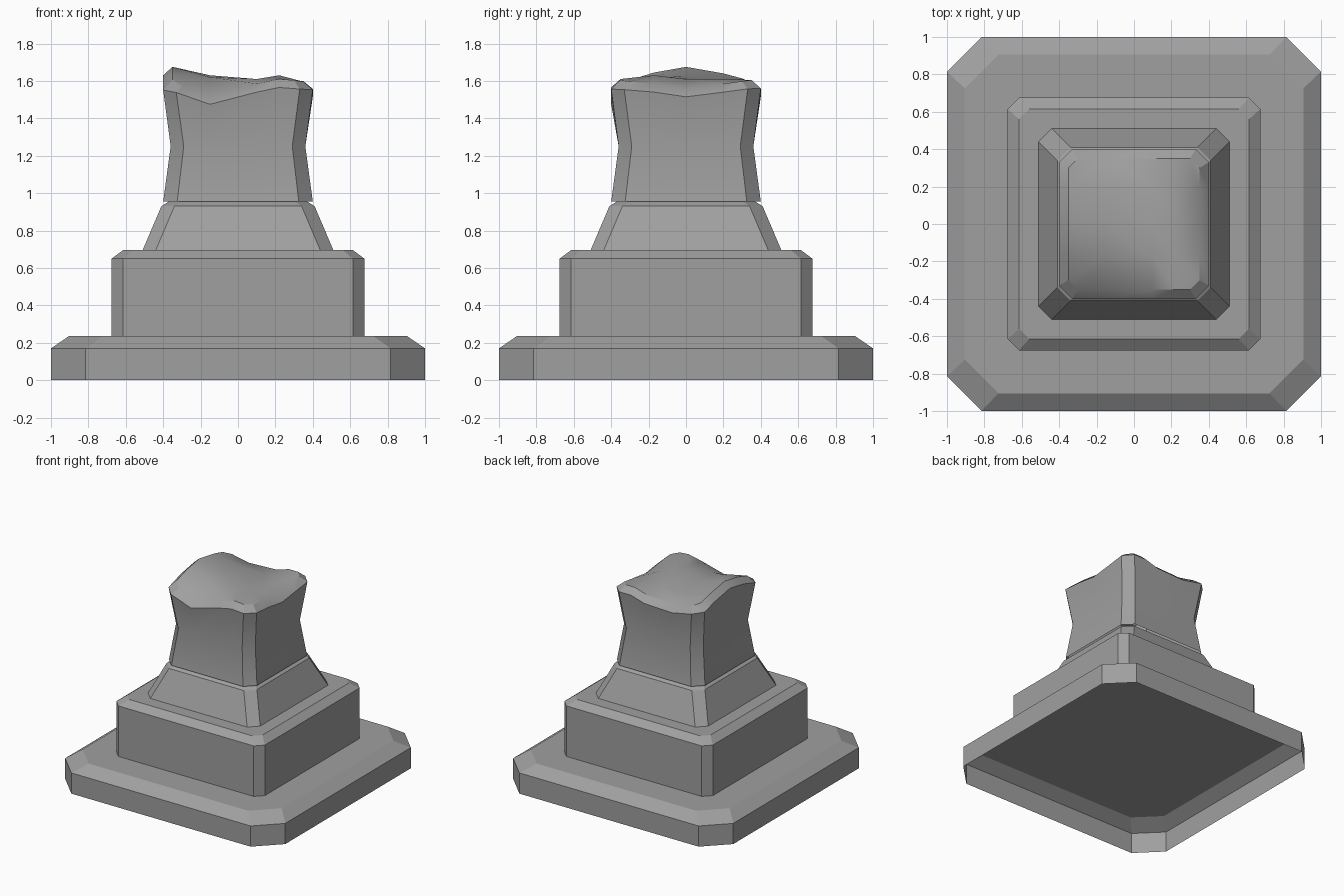
import bpy, bmesh, math
from mathutils import Vector

cube = bpy.data.objects.get("Cube")
if cube:
    bpy.data.objects.remove(cube, do_unlink=True)

# Single stone colour
stone = bpy.data.materials.new("grey_stone")
stone.use_nodes = True
GREY = (0.35, 0.35, 0.35, 1)
stone.diffuse_color = GREY
stone.node_tree.nodes["Principled BSDF"].inputs["Base Color"].default_value = GREY


def octagon(half, cut):
    """Square outline with cut corners, counter-clockwise."""
    k = half - cut
    return [(k, -half), (half, -k), (half, k), (k, half),
            (-k, half), (-half, k), (-half, -k), (-k, -half)]


def loft(sections):
    """Stack cut-corner squares (z, half, cut), capped on top, open below."""
    bm = bmesh.new()
    rings = [[bm.verts.new((x, y, z)) for x, y in octagon(half, cut)]
             for z, half, cut in sections]
    for low, high in zip(rings, rings[1:]):
        for i in range(8):
            j = (i + 1) % 8
            bm.faces.new((low[i], low[j], high[j], high[i]))
    bm.faces.new(rings[-1])
    return bm


def finish(bm, name):
    bm.normal_update()
    mesh = bpy.data.meshes.new(name)
    bm.to_mesh(mesh)
    bm.free()
    mesh.materials.append(stone)
    obj = bpy.data.objects.new(name, mesh)
    bpy.context.collection.objects.link(obj)
    return obj


# Stepped pedestal
finish(loft([(0, 1, .185), (.17, 1, .185), (.235, .905, .18)]), "base_slab")
finish(loft([(.235, .675, .06), (.65, .675, .06), (.695, .615, .055)]), "plinth_block")
finish(loft([(.695, .51, .07), (.93, .41, .07), (.955, .37, .06)]), "tapered_collar")

# Heights of the broken top, rows from front to back
XS = [-.35, -.15, .1, .22, .35]
YS = [-.35, -.17, 0, .2, .35]
TOP = [[1.59, 1.52, 1.585, 1.61, 1.60],
       [1.645, 1.62, 1.61, 1.63, 1.585],
       [1.675, 1.63, 1.61, 1.61, 1.56],
       [1.64, 1.60, 1.59, 1.61, 1.585],
       [1.60, 1.56, 1.57, 1.605, 1.605]]


def locate(v, steps):
    v = min(max(v, steps[0]), steps[-1])
    i = max(n for n in range(len(steps) - 1) if steps[n] <= v)
    return i, (v - steps[i]) / (steps[i + 1] - steps[i])


def broken_height(x, y):
    i, s = locate(x, XS)
    j, t = locate(y, YS)
    front = TOP[j][i] * (1 - s) + TOP[j][i + 1] * s
    back = TOP[j + 1][i] * (1 - s) + TOP[j + 1][i + 1] * s
    return front * (1 - t) + back * t


# Waisted shaft, sliced into strips so its top can be made uneven
RIM, CREST = 1.55, 1.595
bm = loft([(.955, .4, .075), (1.25, .36, .07), (RIM, .4, .07), (CREST, .35, .05)])
for axis, steps in ((Vector((1, 0, 0)), XS), (Vector((0, 1, 0)), YS)):
    for step in steps[1:-1]:
        bmesh.ops.bisect_plane(bm, geom=bm.verts[:] + bm.edges[:] + bm.faces[:],
                               plane_co=axis * step, plane_no=axis)
for v in bm.verts:
    if v.co.z > RIM - .01:
        v.co.z += broken_height(v.co.x, v.co.y) - CREST
shaft = finish(bm, "broken_shaft")

bpy.ops.object.select_all(action='DESELECT')
shaft.select_set(True)
bpy.context.view_layer.objects.active = shaft
bpy.ops.object.shade_smooth_by_angle(angle=math.radians(28))
